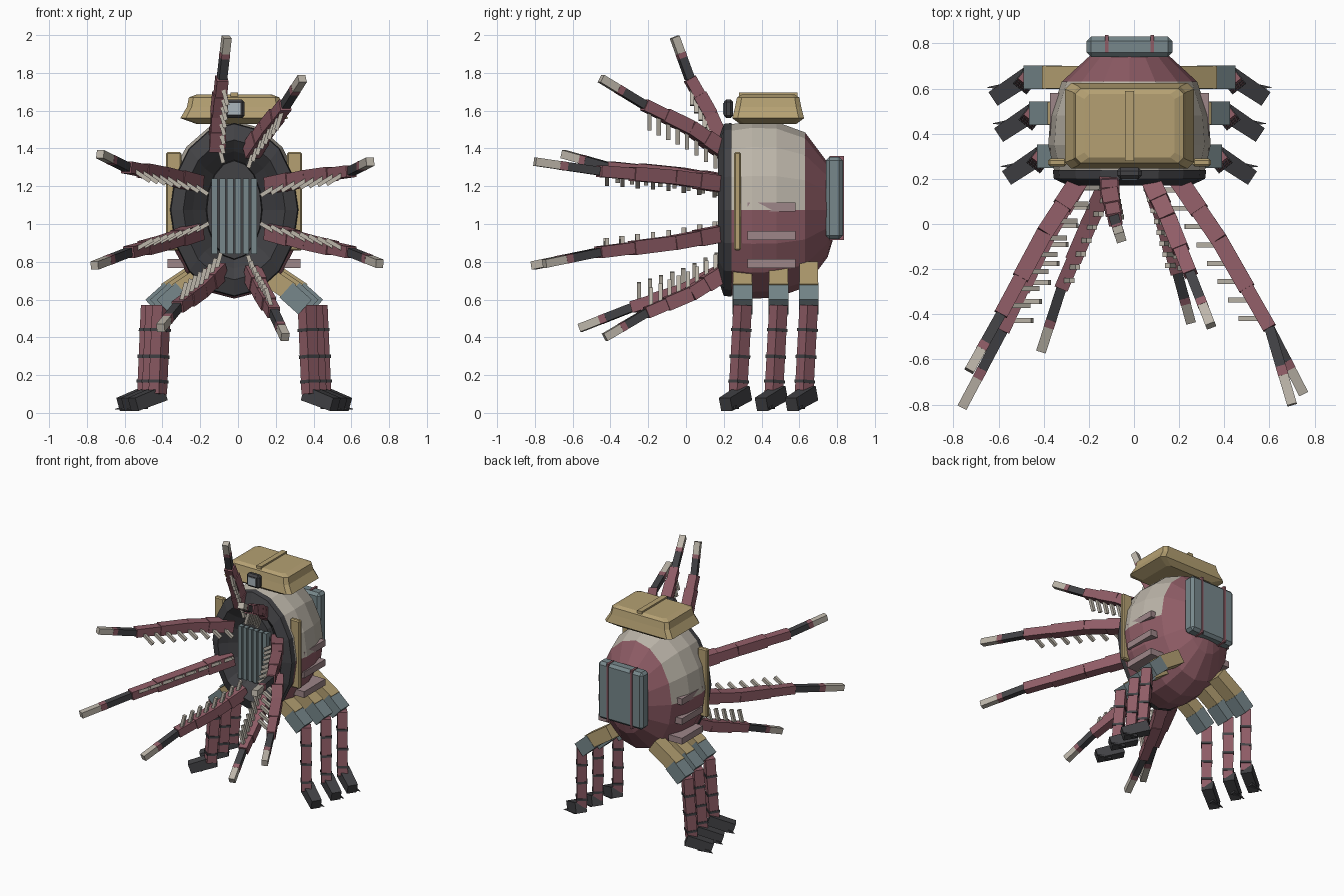
import bpy, bmesh, math
from mathutils import Vector

if "Cube" in bpy.data.objects:
    bpy.data.objects.remove(bpy.data.objects["Cube"])

CX, CZ = -0.02, 1.075      # axis of the shell


def material(name, code):
    rgb = [(int(code[i:i + 2], 16) / 255) ** 2.2 for i in (0, 2, 4)]
    m = bpy.data.materials.new(name)
    m.use_nodes = True
    m.diffuse_color = (*rgb, 1)
    m.node_tree.nodes["Principled BSDF"].inputs["Base Color"].default_value = (*rgb, 1)
    return m


MAROON = material("dusty maroon", "8e5d66")
CREAM = material("warm cream", "bbb4a8")
TAN = material("canvas tan", "b39f72")
STEEL = material("blue grey", "76868a")
DARK = material("charcoal", "444447")
PINK = material("pale mauve", "9c8587")
GLASS = material("lamp glass", "a9b4bb")


def finish(name, bm, *mats):
    bmesh.ops.recalc_face_normals(bm, faces=bm.faces)
    mesh = bpy.data.meshes.new(name)
    bm.to_mesh(mesh)
    bm.free()
    ob = bpy.data.objects.new(name, mesh)
    bpy.context.collection.objects.link(ob)
    for m in mats:
        mesh.materials.append(m)
    return ob


def box(name, lo, hi, mat, bevel=0):
    bm = bmesh.new()
    bmesh.ops.create_cube(bm, size=1)
    lo, hi = Vector(lo), Vector(hi)
    for v in bm.verts:
        v.co = (lo + hi) / 2 + v.co * (hi - lo)
    ob = finish(name, bm, mat)
    if bevel:
        mod = ob.modifiers.new("chamfer", "BEVEL")
        mod.width, mod.segments = bevel, 1
    return ob


def beam(name, a, b, width, mat, tip=1.0, depth=None):
    """Square bar from a to b, tapering to tip * width."""
    a, b = Vector(a), Vector(b)
    bm = bmesh.new()
    bmesh.ops.create_cube(bm, size=1)
    rot = (b - a).to_track_quat("Y", "Z")
    for v in bm.verts:
        k = tip if v.co.y > 0 else 1
        local = Vector((v.co.x * width * k, v.co.y * (b - a).length,
                        v.co.z * (depth or width) * k))
        v.co = (a + b) / 2 + rot @ local
    return finish(name, bm, mat)


def lathe(name, profile, mats, rule=None, n=16):
    """Elliptical rings along y; profile rows are (y, half width, half height)."""
    bm = bmesh.new()
    rings = []
    for y, rx, rz in profile:
        rings.append([bm.verts.new((CX + rx * math.cos(t), y, CZ + rz * math.sin(t)))
                      for t in (2 * math.pi * i / n for i in range(n))])
    for p, q in zip(rings, rings[1:]):
        for i in range(n):
            j = (i + 1) % n
            bm.faces.new((p[i], p[j], q[j], q[i]))
    bm.faces.new(rings[-1])
    if rule:
        for f in bm.faces:
            f.material_index = rule(f.calc_center_median())
    return finish(name, bm, *mats)


# Shell: cream on the upper front, maroon below and behind
lathe("shell", [(0.22, .33, .45), (0.35, .36, .47), (0.48, .35, .465),
                (0.63, .30, .41), (0.75, .17, .25), (0.78, .1, .15)],
      (MAROON, CREAM), lambda c: int(c.z > CZ and c.y < 0.62))

# Concave front dish and its ribbed grille
lathe("front_dish", [(0.24, .34, .46), (0.20, .335, .455), (0.17, .27, .37),
                     (0.22, .22, .31), (0.29, .14, .25)], (DARK,))
lathe("grille_plate", [(0.29, .15, .265), (0.235, .145, .26)], (DARK,))
for i in range(6):
    x = CX - 0.105 + i * 0.042
    box("grille_rib", (x - .016, .2, CZ - .235), (x + .016, .25, CZ + .165), STEEL)

# Roof pack with strap
bm = bmesh.new()
hull = [(1.53, .2, .15), (1.56, .285, .19), (1.62, .25, .175), (1.67, .24, .165), (1.685, .2, .14)]
levels = []
for z, hx, hy in hull:
    levels.append([bm.verts.new((CX + sx * hx * kx, .435 + sy * hy * ky, z))
                   for sx, sy, kx, ky in ((-1, -1, .9, 1), (1, -1, .9, 1), (1, -1, 1, .85), (1, 1, 1, .85),
                                          (1, 1, .9, 1), (-1, 1, .9, 1), (-1, 1, 1, .85), (-1, -1, 1, .85))])
for p, q in zip(levels, levels[1:]):
    for i in range(8):
        j = (i + 1) % 8
        bm.faces.new((p[i], p[j], q[j], q[i]))
bm.faces.new(levels[0])
bm.faces.new(levels[-1])
finish("roof_pack", bm, TAN)
box("pack_strap", (CX - .02, .28, 1.66), (CX + .02, .59, 1.697), TAN)

# Lamp in front of the pack
box("lamp_housing", (CX - .055, .2, 1.56), (CX + .055, .25, 1.66), DARK, .015)
box("lamp_lens", (CX - .033, .195, 1.58), (CX + .033, .203, 1.64), GLASS)

# Rear panel with two straps
box("rear_panel", (CX - .19, .74, .92), (CX + .19, .83, 1.355), STEEL, .02)
for x in (CX - .1, CX + .1):
    box("rear_strap", (x - .008, .76, .915), (x + .008, .836, 1.36), MAROON)

for s in (-1, 1):
    def at(x, y, z):
        return Vector((CX + s * x, y, z))

    def side_box(name, a, b, mat, bevel=0):
        xs = sorted((CX + s * a[0], CX + s * b[0]))
        box(name, (xs[0], a[1], a[2]), (xs[1], b[1], b[2]), mat, bevel)

    # Side guards and fins
    side_box("side_guard", (.28, .255, .86), (.36, .29, 1.38), TAN, .008)
    for z in (.79, .94, 1.09):
        side_box("side_fin", (.24, .325, z - .024), (.352, .58, z + .024), PINK)

    # Three walking legs
    for y, d in ((.30, 0), (.49, .035), (.65, .06)):
        beam("hip_mount", at(.12 + d, y, .76), at(.30 + d, y, .64), .1, TAN)
        beam("hip_joint", at(.275 + d, y, .65), at(.375 + d, y, .56), .105, STEEL)
        knee, ankle = at(.385 + d, y, .57), at(.405 + d, y - .025, .1)
        beam("shin", knee, ankle, .07, MAROON)
        for k in (.28, .58, .86):
            p, q = knee.lerp(ankle, k - .018), knee.lerp(ankle, k + .018)
            beam("shin_band", p, q, .078, DARK)
        beam("foot", at(.385 + d, y + .01, .105), at(.535 + d, y - .09, .045), .08, DARK, .9)
        beam("claw", at(.46 + d, y - .04, .04), at(.57 + d, y - .045, .02), .04, DARK, .05)

# Eight reaching arms: base, elbow, wrist, tip
arms = [
    ((-.11, .2, 1.42), (-.085, .02, 1.77), (-.06, -.06, 1.99)),
    ((.08, .18, 1.40), (.25, -.22, 1.63), (.34, -.45, 1.77)),
    ((-.24, .2, 1.22), (-.59, -.40, 1.30), (-.73, -.65, 1.37)),
    ((.20, .19, 1.21), (.60, -.46, 1.28), (.70, -.80, 1.33)),
    ((-.24, .2, .95), (-.58, -.47, .85), (-.76, -.81, .78)),
    ((.20, .19, .95), (.60, -.46, .85), (.75, -.75, .79)),
    ((-.11, .19, .74), (-.32, -.28, .56), (-.41, -.56, .45)),
    ((.08, .18, .73), (.19, -.21, .53), (.25, -.43, .40)),
]
for base, wrist, tip in arms:
    base, wrist, tip = Vector(base), Vector(wrist), Vector(tip)
    inward = Vector((CX - base.x, 0, CZ - base.z)).normalized()
    elbow = base.lerp(wrist, .4) - inward * .02
    root = base + (base - elbow) * .15
    beam("arm_root", root, base.lerp(elbow, .5), .085, MAROON)
    beam("arm_upper", base.lerp(elbow, .45), elbow, .075, MAROON)
    beam("arm_middle", elbow, elbow.lerp(wrist, .55), .074, MAROON)
    beam("arm_lower", elbow.lerp(wrist, .5), wrist, .062, MAROON)
    beam("arm_wrist", wrist, wrist.lerp(tip, .5), .045, DARK)
    beam("arm_ring", wrist.lerp(tip, .5), wrist.lerp(tip, .62), .046, MAROON)
    beam("arm_tip", wrist.lerp(tip, .62), tip, .044, CREAM)
    # Spines on the inner edge
    for i in range(8):
        k = .06 + i * .125
        p = base.lerp(elbow, k / .4) if k < .4 else elbow.lerp(wrist, (k - .4) / .6)
        beam("arm_spine", p, p + inward * .125, .022, CREAM)
